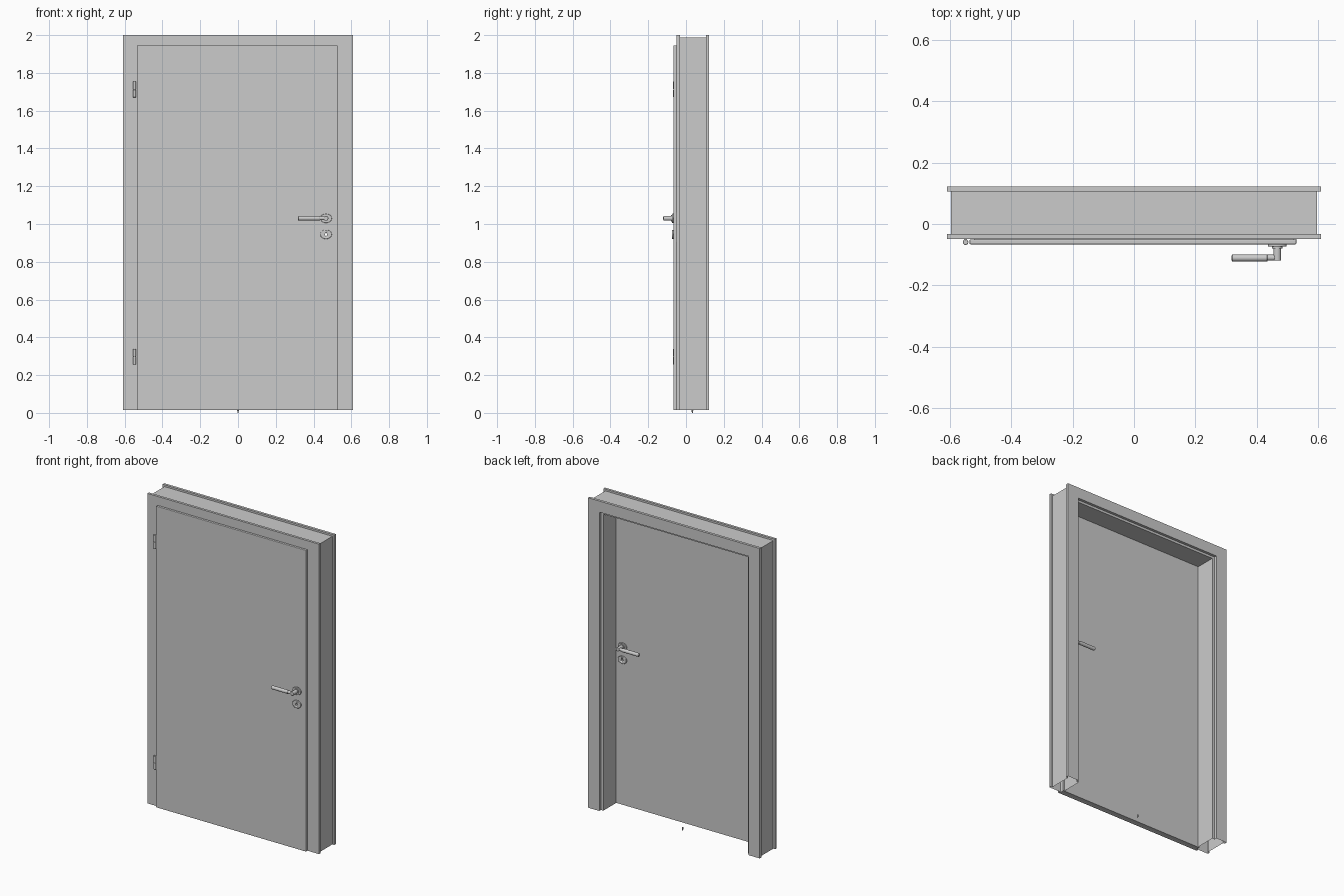
import bpy, bmesh, math
from mathutils import Matrix

if "Cube" in bpy.data.objects:
    bpy.data.objects.remove(bpy.data.objects["Cube"])

MID_Y = -0.046      # middle plane of the door leaf
LOCK_X = 0.466
HANDLE_Z, KEY_Z = 1.03, 0.945


def finish(name, bm, smooth=False):
    bmesh.ops.recalc_face_normals(bm, faces=bm.faces)
    me = bpy.data.meshes.new(name)
    bm.to_mesh(me)
    bm.free()
    ob = bpy.data.objects.new(name, me)
    bpy.context.collection.objects.link(ob)
    if smooth:
        bpy.ops.object.select_all(action='DESELECT')
        ob.select_set(True)
        bpy.context.view_layer.objects.active = ob
        bpy.ops.object.shade_smooth_by_angle(angle=math.radians(35))
    return ob


def bevel(ob, width, segments=2):
    m = ob.modifiers.new("bevel", 'BEVEL')
    m.width, m.segments = width, segments
    m.limit_method = 'ANGLE'


def box(name, x0, x1, y0, y1, z0, z1):
    bm = bmesh.new()
    bmesh.ops.create_cube(bm, size=1)
    for v in bm.verts:
        v.co = ((x0 + x1) / 2 + v.co.x * (x1 - x0),
                (y0 + y1) / 2 + v.co.y * (y1 - y0),
                (z0 + z1) / 2 + v.co.z * (z1 - z0))
    return finish(name, bm)


def cylinder(name, axis, centre, r, length, scale=(1, 1, 1), r2=None, sides=24):
    rot = {'X': Matrix.Rotation(math.pi / 2, 4, 'Y'),
           'Y': Matrix.Rotation(math.pi / 2, 4, 'X'),
           'Z': Matrix.Identity(4)}[axis]
    bm = bmesh.new()
    bmesh.ops.create_cone(bm, cap_ends=True, segments=sides, radius1=r,
                          radius2=r if r2 is None else r2, depth=length,
                          matrix=Matrix.Translation(centre) @ Matrix.Diagonal((*scale, 1)) @ rot)
    return finish(name, bm, True)


def cut(ob, cutter):
    m = ob.modifiers.new("keyhole", 'BOOLEAN')
    m.object, m.operation, m.solver = cutter, 'DIFFERENCE', 'EXACT'


# Frame: hollow section (inset from the outer edge, y) swept up, across and down
section = [(0, -0.049), (0, -0.033), (0.013, -0.033), (0.013, 0.105), (0, 0.105),
           (0, 0.122), (0.079, 0.122), (0.079, 0.105), (0.096, 0.105),
           (0.096, -0.024), (0.086, -0.024), (0.086, -0.049)]
bm = bmesh.new()
rings = []
for side, top in ((-1, False), (-1, True), (1, True), (1, False)):
    rings.append([bm.verts.new((side * (0.608 - d), y, 2 - 0.9 * d if top else 0.015))
                  for d, y in section])
for a, b in zip(rings, rings[1:]):
    for i in range(len(section)):
        j = (i + 1) % len(section)
        bm.faces.new((a[i], a[j], b[j], b[i]))
finish("door_frame", bm)

# Keyhole cutter going right through the leaf
keyhole = cylinder("keyhole_cutter", 'Y', (LOCK_X, MID_Y, KEY_Z), 0.006, 0.2, (1, 1, 1.3), sides=16)
keyhole.hide_render = True
keyhole.hide_viewport = True

# Door leaf: overlapping front lip and rebated body
lip = box("door_lip", -0.535, 0.528, -0.066, -0.050, 0.015, 1.945)
bevel(lip, 0.003)
body = box("door_body", -0.520, 0.519, -0.050, -0.026, 0.015, 1.920)
for part in (lip, body):
    cut(part, keyhole)

# Lock plate at the edge of the leaf
box("lock_plate", 0.512, 0.5285, -0.0545, -0.048, 0.905, 1.06)

# Hinges: two knuckles, a thin pin and a mounting leaf
for tag, z in (("upper", 1.7125), ("lower", 0.2975)):
    for half, s in (("top", 1), ("bottom", -1)):
        k = cylinder(f"{tag}_hinge_{half}", 'Z', (-0.548, -0.059, z + s * 0.0215), 0.009, 0.041)
        bevel(k, 0.002)
    cylinder(f"{tag}_hinge_pin", 'Z', (-0.548, -0.059, z), 0.006, 0.06)
    box(f"{tag}_hinge_leaf", -0.551, -0.545, -0.058, -0.048, z - 0.04, z - 0.002)

# Handle sets on both faces; s = -1 front, +1 back
for tag, s in (("front", -1), ("back", 1)):
    def at(depth):
        return MID_Y + s * (0.020 + depth)   # distance out from the leaf face

    oval = (1.25, 1, 1)
    rose = cylinder(f"{tag}_handle_rose", 'Y', (LOCK_X, at(0.004), HANDLE_Z), 0.0245, 0.008, oval, sides=32)
    bevel(rose, 0.002)
    plate = cylinder(f"{tag}_keyhole_rose", 'Y', (LOCK_X, at(0.004), KEY_Z), 0.0245, 0.008, oval, sides=32)
    bevel(plate, 0.002)
    cut(plate, keyhole)
    cylinder(f"{tag}_handle_collar", 'Y', (LOCK_X, at(0.010), HANDLE_Z), 0.017, 0.006)
    neck = cylinder(f"{tag}_handle_neck", 'Y', (LOCK_X, at(0.030), HANDLE_Z), 0.0125, 0.047)
    bevel(neck, 0.002)
    cylinder(f"{tag}_handle_elbow", 'X', (0.450, at(0.0435), HANDLE_Z), 0.0095, 0.034)
    grip = cylinder(f"{tag}_handle_grip", 'X', (0.3765, at(0.0445), HANDLE_Z), 0.0115, 0.117)
    bevel(grip, 0.003)

# Small peg standing on the floor under the opening
cylinder("floor_peg", 'Z', (0, 0.034, 0.009), 0.003, 0.018, r2=0.005, sides=12)
